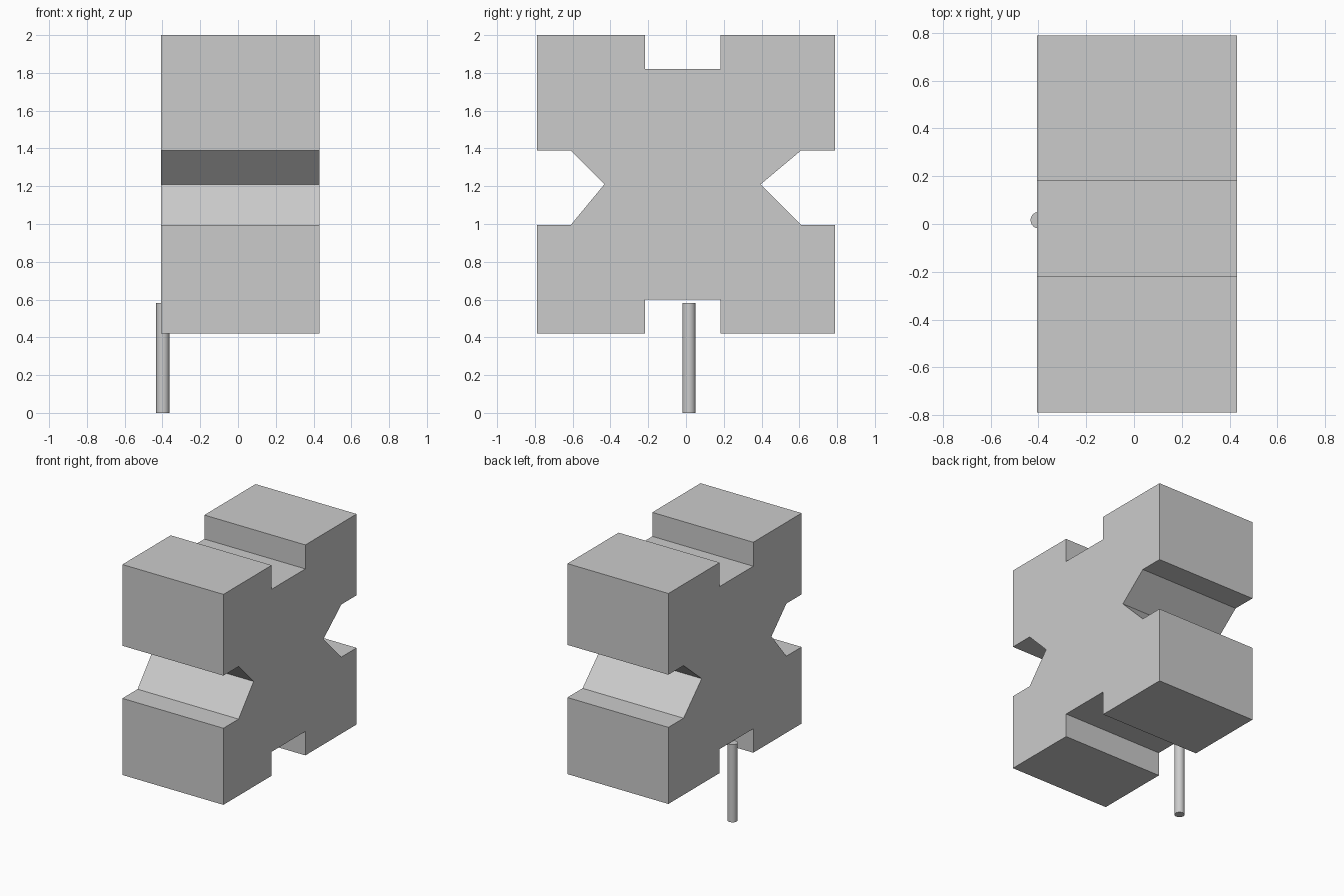
import bpy
import bmesh
import math

cube = bpy.data.objects.get("Cube")
if cube:
    bpy.data.objects.remove(cube, do_unlink=True)

# Single grey for everything
grey = bpy.data.materials.new("light_grey")
grey.use_nodes = True
colour = (0.6, 0.6, 0.6, 1)
grey.diffuse_color = colour
grey.node_tree.nodes["Principled BSDF"].inputs["Base Color"].default_value = colour


def extrude_profile(name, points, x0, x1):
    """Extrude a closed (y, z) outline along x."""
    bm = bmesh.new()
    face = bm.faces.new([bm.verts.new((x0, y, z)) for y, z in points])
    result = bmesh.ops.extrude_face_region(bm, geom=[face])
    verts = [v for v in result["geom"] if isinstance(v, bmesh.types.BMVert)]
    bmesh.ops.translate(bm, verts=verts, vec=(x1 - x0, 0, 0))
    bmesh.ops.recalc_face_normals(bm, faces=bm.faces)
    mesh = bpy.data.meshes.new(name)
    bm.to_mesh(mesh)
    bm.free()
    obj = bpy.data.objects.new(name, mesh)
    bpy.context.collection.objects.link(obj)
    mesh.materials.append(grey)
    return obj


# Key levels of the block outline
half, lip = 0.79, 0.61
bottom, slot_low, slot_high, top = 0.42, 0.60, 1.82, 2.0
notch_low, notch_mid, notch_high = 0.995, 1.21, 1.39
slot_front, slot_back = -0.217, 0.182
tip_front, tip_back = -0.432, 0.395

# Block with slots above and below and a pointed notch front and back
outline = [
    (-half, bottom), (slot_front, bottom), (slot_front, slot_low),
    (slot_back, slot_low), (slot_back, bottom), (half, bottom),
    (half, notch_low), (lip, notch_low), (tip_back, notch_mid),
    (lip, notch_high), (half, notch_high), (half, top),
    (slot_back, top), (slot_back, slot_high), (slot_front, slot_high),
    (slot_front, top), (-half, top), (-half, notch_high),
    (-lip, notch_high), (tip_front, notch_mid), (-lip, notch_low),
    (-half, notch_low),
]
extrude_profile("notched_block", outline, -0.407, 0.432)

# Thin round pin standing below the slot
pin_height = 0.583
bpy.ops.mesh.primitive_cylinder_add(
    vertices=32, radius=0.035, depth=pin_height,
    location=(-0.398, 0.016, pin_height / 2))
pin = bpy.context.object
pin.name = "pin"
pin.data.materials.append(grey)
bpy.ops.object.shade_smooth_by_angle(angle=math.radians(30))
